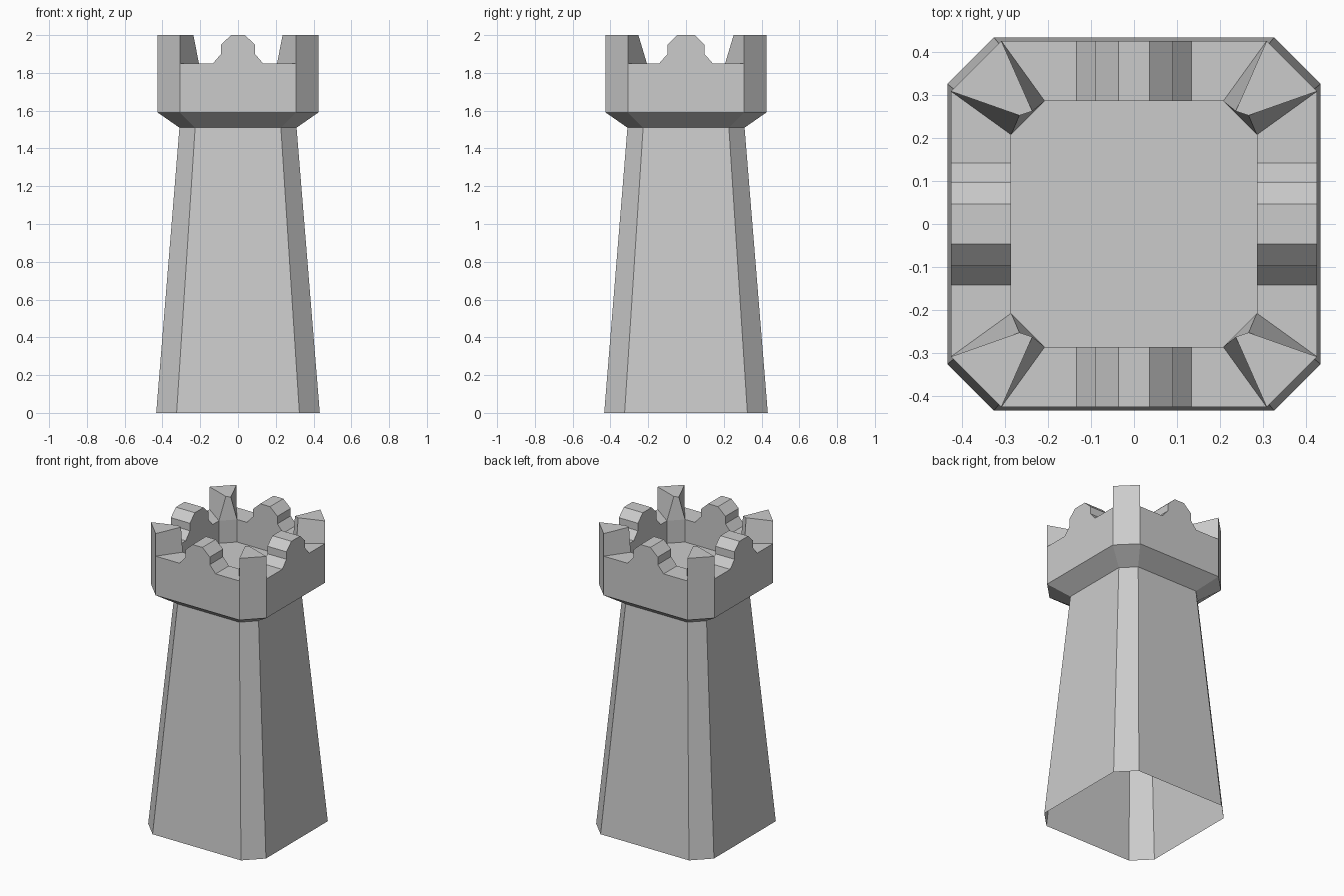
import bpy, bmesh

if "Cube" in bpy.data.objects:
    bpy.data.objects.remove(bpy.data.objects["Cube"])

RIM_Z, FLOOR_Z, CROWN_Z, TOP_Z = 1.85, 1.70, 1.59, 2.0
OUT, OUT_C = 0.425, 0.308      # crown outer half width / chamfer corner
INN, INN_C = 0.285, 0.207      # crown inner half width / chamfer corner


def octagon(h, c, z):
    return [(c, -h, z), (h, -c, z), (h, c, z), (c, h, z),
            (-c, h, z), (-h, c, z), (-h, -c, z), (-c, -h, z)]


def face(bm, pts):
    return bm.faces.new([bm.verts.new(p) for p in pts])


def finish(bm, name):
    bmesh.ops.remove_doubles(bm, verts=bm.verts, dist=0.0005)
    bmesh.ops.recalc_face_normals(bm, faces=bm.faces)
    me = bpy.data.meshes.new(name)
    bm.to_mesh(me)
    bm.free()
    ob = bpy.data.objects.new(name, me)
    bpy.context.collection.objects.link(ob)


# Tapered shaft, open underneath, flaring out to the crown
bm = bmesh.new()
rings = [octagon(0.433, 0.325, 0), octagon(0.31, 0.227, 1.51),
         octagon(OUT, OUT_C, CROWN_Z)]
for lo, hi in zip(rings, rings[1:]):
    for i in range(8):
        j = (i + 1) % 8
        face(bm, [lo[i], lo[j], hi[j], hi[i]])
finish(bm, "tower_shaft")

# Crown: four parapet walls with a stepped merlon, four corner posts, floor
bm = bmesh.new()


def wall(place, a, b, c):
    half = [(a, RIM_Z), (b, 1.90), (b, 1.95), (c, TOP_Z)]
    merlon = [(-t, z) for t, z in half] + half[::-1]

    def outline(d, corner):
        row = [(-corner, RIM_Z)] + merlon + [(corner, RIM_Z)]
        return [place(t, d, z) for t, z in row]

    outer, inner = outline(OUT, OUT_C), outline(INN, INN_C)
    face(bm, outer + [place(OUT_C, OUT, CROWN_Z), place(-OUT_C, OUT, CROWN_Z)])
    face(bm, inner + [place(INN_C, INN, FLOOR_Z), place(-INN_C, INN, FLOOR_Z)])
    for i in range(len(outer) - 1):
        face(bm, [outer[i], outer[i + 1], inner[i + 1], inner[i]])


def post(sx, sy):
    def p(x, y, z):
        return (sx * x, sy * y, z)
    o1, o2 = (OUT_C, OUT), (OUT, OUT_C)
    i1, i2 = (INN_C, INN), (INN, INN_C)
    t1, t2 = (0.236, 0.262), (0.266, 0.252)
    face(bm, [p(*o1, CROWN_Z), p(*o2, CROWN_Z), p(*o2, RIM_Z), p(*o2, TOP_Z),
              p(*o1, TOP_Z), p(*o1, RIM_Z)])
    face(bm, [p(*v, TOP_Z) for v in (o1, o2, t2, t1)])
    face(bm, [p(*o1, RIM_Z), p(*i1, RIM_Z), p(*t1, TOP_Z), p(*o1, TOP_Z)])
    face(bm, [p(*o2, RIM_Z), p(*i2, RIM_Z), p(*t2, TOP_Z), p(*o2, TOP_Z)])
    face(bm, [p(*i1, RIM_Z), p(*i2, RIM_Z), p(*t2, TOP_Z), p(*t1, TOP_Z)])
    face(bm, [p(*i1, FLOOR_Z), p(*i2, FLOOR_Z), p(*i2, RIM_Z), p(*i1, RIM_Z)])


for s in (-1, 1):
    wall(lambda t, d, z: (t, s * d, z), 0.133, 0.090, 0.036)
    wall(lambda t, d, z: (s * d, t, z), 0.142, 0.098, 0.046)
    for r in (-1, 1):
        post(s, r)
face(bm, octagon(INN, INN_C, FLOOR_Z))
finish(bm, "battlement_crown")
